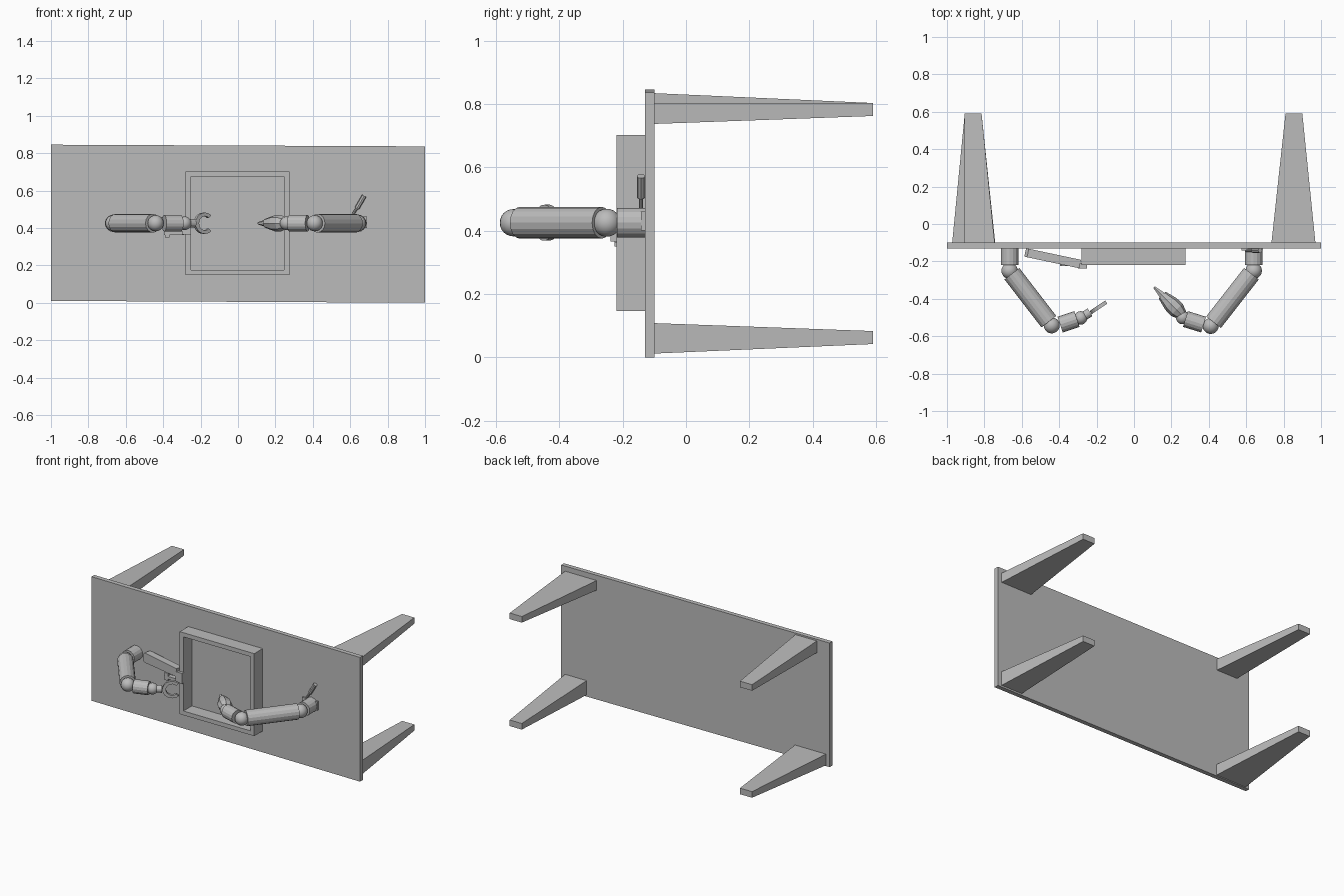
import bpy, bmesh, math
from mathutils import Vector, Matrix

if "Cube" in bpy.data.objects:
    bpy.data.objects.remove(bpy.data.objects["Cube"])

grey = bpy.data.materials.new("plain grey")
grey.diffuse_color = (0.5, 0.5, 0.5, 1)
grey.use_nodes = True
grey.node_tree.nodes["Principled BSDF"].inputs["Base Color"].default_value = grey.diffuse_color


def finish(name, bm, smooth=False):
    bmesh.ops.recalc_face_normals(bm, faces=bm.faces)
    me = bpy.data.meshes.new(name)
    bm.to_mesh(me)
    bm.free()
    me.materials.append(grey)
    for p in me.polygons:
        p.use_smooth = smooth
    ob = bpy.data.objects.new(name, me)
    bpy.context.collection.objects.link(ob)
    return ob


def frustum(name, rect0, y0, rect1, y1):
    """Tapered box along y; each rect is (x0, x1, z0, z1)."""
    bm = bmesh.new()
    rings = []
    for (a, b, c, d), y in ((rect0, y0), (rect1, y1)):
        rings.append([bm.verts.new((x, y, z)) for x, z in ((a, c), (b, c), (b, d), (a, d))])
    bm.faces.new(rings[0])
    bm.faces.new(rings[1])
    for i in range(4):
        j = (i + 1) % 4
        bm.faces.new((rings[0][i], rings[0][j], rings[1][j], rings[1][i]))
    return finish(name, bm)


def box(name, x0, x1, y0, y1, z0, z1):
    return frustum(name, (x0, x1, z0, z1), y0, (x0, x1, z0, z1), y1)


def rod(name, p, q, r0, r1=None, n=16):
    """Cylinder or cone between two points."""
    p, q = Vector(p), Vector(q)
    d = q - p
    m = Matrix.Translation((p + q) / 2) @ d.to_track_quat('Z', 'Y').to_matrix().to_4x4()
    bm = bmesh.new()
    bmesh.ops.create_cone(bm, cap_ends=True, segments=n, radius1=r0,
                          radius2=r0 if r1 is None else r1, depth=d.length, matrix=m)
    return finish(name, bm)


def ball(name, p, r):
    bm = bmesh.new()
    bmesh.ops.create_uvsphere(bm, u_segments=20, v_segments=12, radius=r,
                              matrix=Matrix.Translation(p))
    return finish(name, bm, True)


def prism(name, outline, centre, u, thick):
    """Extrude a closed outline lying in the plane of u and z."""
    u = Vector(u).normalized()
    n = u.cross(Vector((0, 0, 1)))
    bm = bmesh.new()
    vs = [bm.verts.new(Vector(centre) + u * a + Vector((0, 0, b)) - n * thick / 2)
          for a, b in outline]
    f = bm.faces.new(vs)
    ext = bmesh.ops.extrude_face_region(bm, geom=[f])["geom"]
    bmesh.ops.translate(bm, vec=n * thick, verts=[v for v in ext if isinstance(v, bmesh.types.BMVert)])
    return finish(name, bm)


# Table top, leaning very slightly
prism("table_top", [(-1, 0.01), (1, 0.0), (1, 0.836), (-1, 0.845)], (0, -0.115, 0), (1, 0, 0), 0.03)

# Four tapered legs, each flared a little differently at its root
roots = {
    "upper_right_leg": (0.735, 0.97, 0.737, 0.802),
    "upper_left_leg": (-0.905, -0.745, 0.755, 0.834),
    "lower_right_leg": (0.81, 0.97, 0.012, 0.108),
    "lower_left_leg": (-0.972, -0.742, 0.015, 0.09),
}
for name, root in roots.items():
    x = (0.81, 0.90) if root[0] > 0 else (-0.905, -0.815)
    z = (0.762, 0.803) if root[2] > 0.4 else (0.042, 0.083)
    frustum(name, root, -0.10, x + z, 0.59)

# Square tray frame on the table: one mesh with an open middle
bm = bmesh.new()
loops = []
for y in (-0.22, -0.13):
    for inset in (0, 0.028):
        a, b, c, d = -0.28 + inset, 0.275 - inset, 0.147 + inset, 0.702 - inset
        loops.append([bm.verts.new((x, y, z)) for x, z in ((a, c), (b, c), (b, d), (a, d))])
for s, t in ((0, 1), (2, 3), (0, 2), (1, 3)):
    for i in range(4):
        j = (i + 1) % 4
        bm.faces.new((loops[s][i], loops[s][j], loops[t][j], loops[t][i]))
finish("tray_frame", bm)

# Two robot arms: base, shoulder, upper arm, elbow, forearm, wrist
Z = 0.425
arms = {
    "left": [(-0.665, -0.25), (-0.44, -0.542), (-0.395, -0.538), (-0.305, -0.508), (-0.285, -0.502)],
    "right": [(0.64, -0.25), (0.41, -0.545), (0.372, -0.538), (0.275, -0.508), (0.26, -0.50)],
}
for side, pts in arms.items():
    sh, el, f0, f1, wr = [Vector((x, y, Z)) for x, y in pts]
    rod(side + "_arm_base", (sh.x, -0.13, Z), (sh.x, -0.218, Z), 0.047)
    ball(side + "_shoulder", sh, 0.044)
    d = (el - sh).normalized()
    rod(side + "_upper_arm", sh + d * 0.02, el - d * 0.025, 0.05)
    ball(side + "_elbow", el, 0.043)
    rod(side + "_forearm", f0, f1, 0.044)
    ball(side + "_wrist", wr, 0.036)

# Open claw on the left arm, tilted toward the table
N = 14
arc = [math.radians(48 + 264 * i / N) for i in range(N + 1)]
claw = [(0.06 * math.cos(t), 0.057 * math.sin(t)) for t in arc]
claw += [(0.038 * math.cos(t), 0.038 * math.sin(t)) for t in reversed(arc)]
prism("claw", claw, (-0.182, -0.44, Z), (0.83, 0.56, 0), 0.02)
rod("claw_mount", (-0.275, -0.497, Z), (-0.235, -0.472, Z), 0.024)

# Faceted closed hand on the right arm
axis = Vector((-0.125, 0.125, 0)).normalized()
start = Vector((0.26, -0.49, Z))
steps = [(0.0, 0.028), (0.045, 0.045), (0.09, 0.043), (0.155, 0.026)]
for i in range(3):
    rod("hand_part_%d" % (i + 1), start + axis * steps[i][0], start + axis * steps[i + 1][0],
        steps[i][1], steps[i + 1][1], 8)
rod("hand_tip", start + axis * 0.15, start + axis * 0.215, 0.021, 0.007, 6)

# Hand tool lying behind the left arm: rounded grip, head and guard
grip = [(0.15, -0.03), (0.15, 0.025), (-0.135, 0.035), (-0.15, 0.02), (-0.15, -0.02), (-0.135, -0.03)]
prism("tool_grip", grip, (-0.435, -0.183, 0.43), (0.26, -0.055, 0), 0.046)
box("tool_head", -0.30, -0.25, -0.238, -0.208, 0.365, 0.435)
box("tool_guard", -0.395, -0.29, -0.225, -0.195, 0.362, 0.38)
box("tool_trigger", -0.39, -0.365, -0.225, -0.205, 0.35, 0.40)

# Small pen standing by the right arm base
rod("pen_stem", (0.60, -0.142, 0.45), (0.64, -0.142, 0.512), 0.007, n=8)
rod("pen_body", (0.636, -0.142, 0.505), (0.675, -0.142, 0.572), 0.013, n=8)
box("pen_holder", 0.575, 0.69, -0.142, -0.13, 0.40, 0.46)
